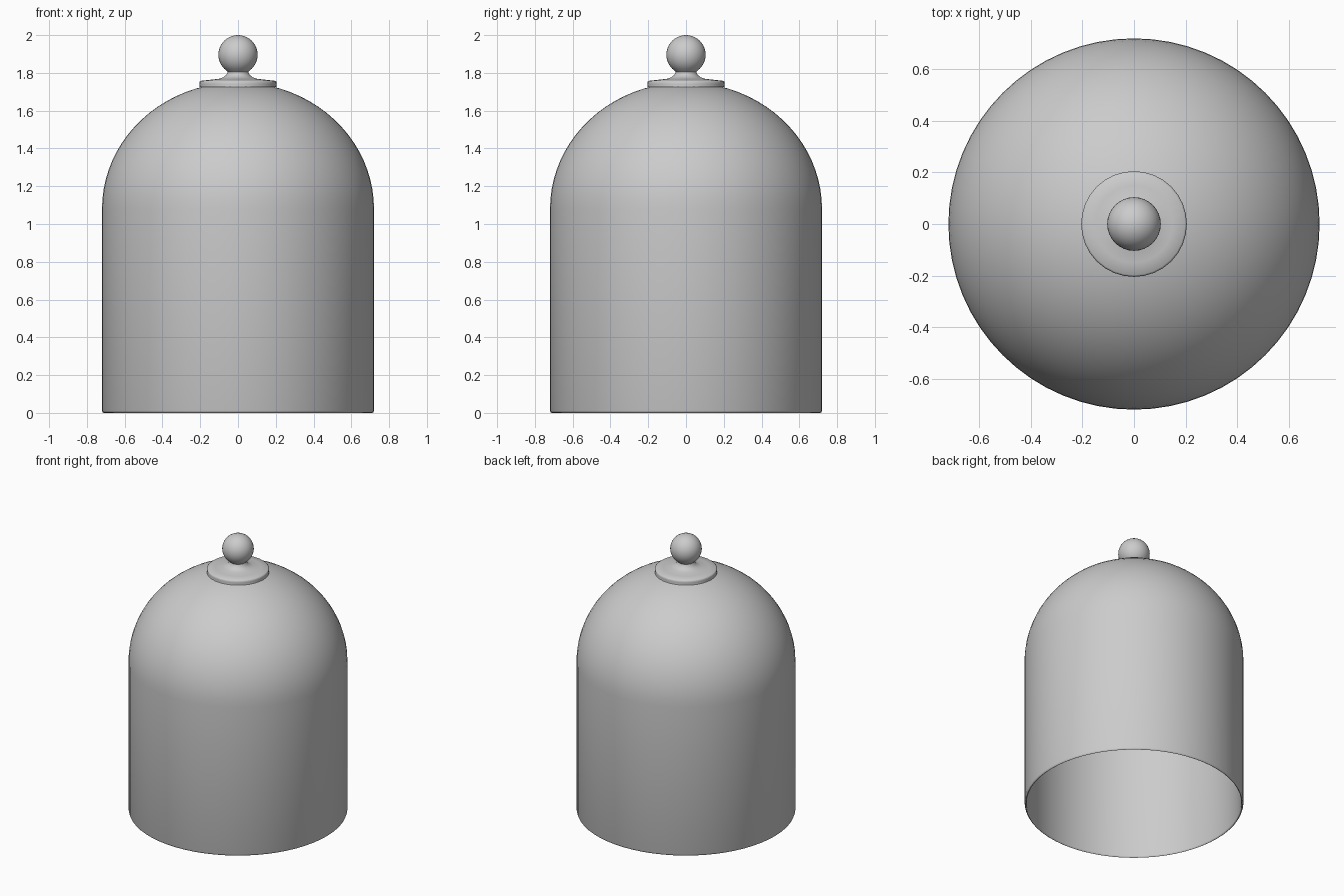
import bpy, bmesh
from math import sin, cos, pi, radians

if "Cube" in bpy.data.objects:
    bpy.data.objects.remove(bpy.data.objects["Cube"])


def lathe(name, profile, steps, angle=40):
    """Revolve an (r, z) profile around the z axis."""
    bm = bmesh.new()
    vs = [bm.verts.new((r, 0, z)) for r, z in profile]
    es = [bm.edges.new(p) for p in zip(vs, vs[1:])]
    bmesh.ops.spin(bm, geom=vs + es, cent=(0, 0, 0), axis=(0, 0, 1),
                   angle=2 * pi, steps=steps)
    bmesh.ops.remove_doubles(bm, verts=bm.verts, dist=1e-4)
    bmesh.ops.recalc_face_normals(bm, faces=bm.faces)
    me = bpy.data.meshes.new(name)
    bm.to_mesh(me)
    bm.free()
    ob = bpy.data.objects.new(name, me)
    bpy.context.collection.objects.link(ob)
    bpy.ops.object.select_all(action='DESELECT')
    ob.select_set(True)
    bpy.context.view_layer.objects.active = ob
    bpy.ops.object.shade_smooth_by_angle(angle=radians(angle))
    return ob


def dome_arc(radius, height, base, n=20):
    """Quarter ellipse from the wall top to the crown."""
    return [(radius * cos(i * pi / 2 / n), base + height * sin(i * pi / 2 / n))
            for i in range(n + 1)]


# Bell-shaped cover: thin hollow wall, open at the bottom, with a rounded rim
SPRING, WALL = 1.08, 0.015
outer = dome_arc(0.72, 0.67, SPRING)
inner = dome_arc(0.72 - WALL, 0.67 - WALL, SPRING)
rim = [(0.705, 0.012), (0.707, 0.003), (0.712, 0), (0.717, 0.003), (0.72, 0.012)]
lathe("bell_cover", inner[::-1] + rim + outer, 64, 60)

# Handle: flange disc, narrow flared neck and ball knob
BALL, CENTRE = 0.104, 1.896
flange = [(0, 1.742), (0.12, 1.738), (0.205, 1.725), (0.203, 1.74), (0.205, 1.752),
          (0.198, 1.758), (0.15, 1.763), (0.1, 1.769), (0.075, 1.778),
          (0.06, 1.792), (0.055, 1.806)]
ball = [(BALL * cos(a), CENTRE + BALL * sin(a))
        for a in (radians(-54 + 9 * i) for i in range(17))]
lathe("knob_handle", flange + ball, 32, 60)
